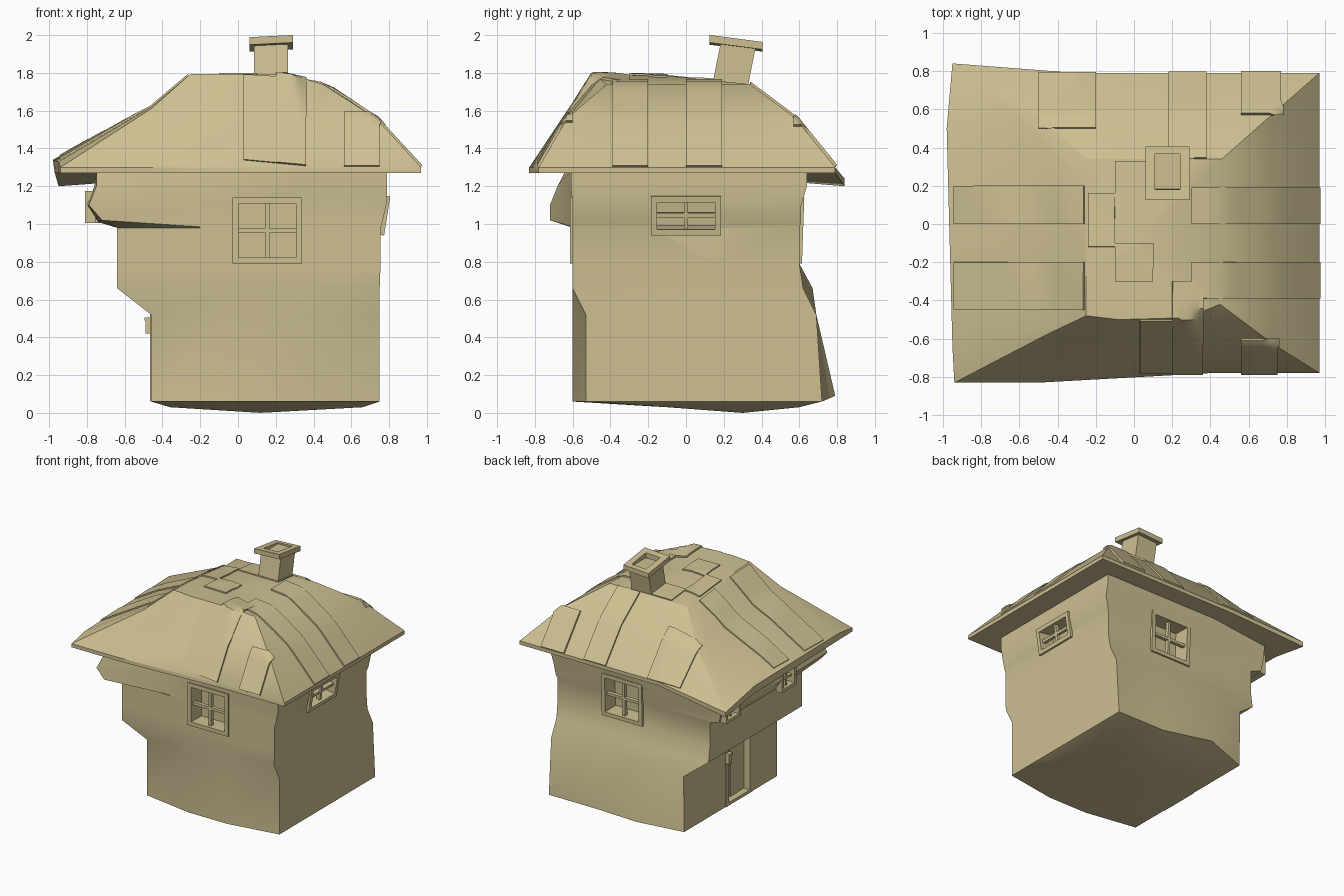
import bpy, bmesh, math
from mathutils import Vector, Matrix
from mathutils.bvhtree import BVHTree

if "Cube" in bpy.data.objects:
    bpy.data.objects.remove(bpy.data.objects["Cube"])

clay = bpy.data.materials.new("clay")
clay.diffuse_color = (.62, .53, .29, 1)
clay.use_nodes = True
clay.node_tree.nodes["Principled BSDF"].inputs["Base Color"].default_value = clay.diffuse_color


def finish(name, bm, smooth=None):
    bmesh.ops.recalc_face_normals(bm, faces=bm.faces)
    me = bpy.data.meshes.new(name)
    bm.to_mesh(me)
    bm.free()
    me.materials.append(clay)
    ob = bpy.data.objects.new(name, me)
    bpy.context.collection.objects.link(ob)
    bpy.ops.object.select_all(action='DESELECT')
    ob.select_set(True)
    bpy.context.view_layer.objects.active = ob
    if smooth:
        bpy.ops.object.shade_smooth_by_angle(angle=math.radians(smooth))
    return ob


def ring(xs, ys, z, **moved):
    """12-point ring, counter-clockwise from front left; p<i>=(x,y,z) moves one point."""
    p = [(x, ys[0], z) for x in xs] + [(xs[3], y, z) for y in ys[1:3]]
    p += [(x, ys[3], z) for x in reversed(xs)] + [(xs[0], y, z) for y in (ys[2], ys[1])]
    for key, co in moved.items():
        p[int(key[1:])] = co
    return p


def loft(name, rings, bottom, top, smooth):
    bm = bmesh.new()
    vs = [[bm.verts.new(c) for c in r] for r in rings]
    n = len(vs[0])
    for a, b in zip(vs, vs[1:]):
        for i in range(n):
            j = (i + 1) % n
            bm.faces.new((a[i], a[j], b[j], b[i]))
    for r, c in ((vs[0], bottom), (vs[-1], top)):
        cv = bm.verts.new(c)
        for i in range(n):
            bm.faces.new((r[i], r[(i + 1) % n], cv))
    return finish(name, bm, smooth)


def box(bm, lo, hi, m=Matrix()):
    lo, hi = Vector(lo), Vector(hi)
    mat = m @ Matrix.Translation((lo + hi) / 2) @ Matrix.Diagonal((*(hi - lo), 1))
    bmesh.ops.create_cube(bm, size=1, matrix=mat)


# Crooked walls, bulging at the upper left corner and flaring at the back foot
X = (-.46, -.03, .32, .75)
XU = (-.64, -.03, .32, .755)
wall_rings = [
    ring((-.36, -.03, .32, .66), (-.1, .1, .3, .6), .03),
    ring(X, (-.53, -.2, .15, .72), .06, p1=(-.03, -.6, .06), p2=(.32, -.6, .06),
         p8=(-.1, .79, .09), p9=(-.46, .68, .06)),
    ring(X, (-.53, -.2, .15, .69), .52, p1=(-.03, -.6, .52), p2=(.32, -.6, .52)),
    ring((-.64, -.03, .32, .75), (-.6, -.2, .15, .62), .66, p8=(-.03, .67, .66)),
    ring(XU, (-.6, -.2, .15, .6), .79),
    ring(XU, (-.6, -.2, .15, .6), .98, p1=(-.2, -.6, .98)),
    ring((-.74, -.2, .32, .765), (-.6, -.2, .15, .61), 1.01, p0=(-.72, -.72, 1.02),
         p1=(-.2, -.6, .985), p9=(-.73, .61, 1.01)),
    ring((-.8, -.2, .32, .785), (-.6, -.2, .15, .61), 1.1, p0=(-.79, -.72, 1.1),
         p9=(-.75, .61, 1.1)),
    ring((-.76, -.2, .32, .79), (-.61, -.2, .15, .64), 1.2, p0=(-.75, -.68, 1.2),
         p9=(-.74, .64, 1.2)),
    ring((-.75, -.2, .32, .79), (-.61, -.2, .15, .64), 1.28, p0=(-.75, -.64, 1.28)),
]
walls = loft("walls", wall_rings, (.12, .3, 0), (0, 0, 1.28), 40)

# Roof: flat underside, eave edge and a domed hip shape
roof_rings = [
    ring((-.95, -.3, .4, .97), (-.78, -.4, .35, .79), 1.27, p0=(-.94, -.83, 1.27),
         p1=(-.5, -.83, 1.27), p9=(-.95, .84, 1.2), p10=(-.97, .5, 1.27)),
    ring((-.95, -.3, .4, .97), (-.78, -.4, .35, .79), 1.3, p0=(-.94, -.83, 1.3),
         p1=(-.5, -.83, 1.3), p9=(-.95, .84, 1.24), p10=(-.98, .5, 1.34), p11=(-.95, -.64, 1.33)),
    ring((-.46, -.25, .36, .73), (-.63, -.4, .33, .58), 1.56, p0=(-.46, -.58, 1.61),
         p1=(-.25, -.63, 1.6), p9=(-.5, .56, 1.52), p10=(-.5, .45, 1.56), p11=(-.46, -.54, 1.62)),
    ring((-.25, -.1, .3, .46), (-.5, -.1, .2, .34), 1.74, p0=(-.25, -.48, 1.795),
         p1=(-.08, -.5, 1.795), p2=(.28, -.49, 1.79), p3=(.45, -.42, 1.74), p11=(-.25, -.3, 1.79)),
]
roof = loft("roof", roof_rings, (0, 0, 1.27), (.02, -.1, 1.785), 30)

# Raised thatch panels draped over the roof, running down to the eaves
tree = BVHTree.FromObject(roof, bpy.context.evaluated_depsgraph_get())


def panel(name, x0, x1, y0, y1, rise, n=10):
    bm = bmesh.new()
    top, low = [], []
    for i in range(n + 1):
        for j in range(n + 1):
            x, y = x0 + (x1 - x0) * i / n, y0 + (y1 - y0) * j / n
            hit, nor, _, _ = tree.ray_cast(Vector((x, y, 3)), Vector((0, 0, -1)))
            if hit is None:
                bm.free()
                return
            top.append(bm.verts.new(hit + nor * rise))
            low.append(bm.verts.new(hit - nor * .01))
    w = n + 1
    for i in range(n):
        for j in range(n):
            k = i * w + j
            for s in (top, low):
                bm.faces.new((s[k], s[k + 1], s[k + w + 1], s[k + w]))
    edge = [j for j in range(w)] + [i * w + n for i in range(1, w)]
    edge += [n * w + j for j in range(n - 1, -1, -1)] + [i * w for i in range(n - 1, 0, -1)]
    for a, b in zip(edge, edge[1:] + edge[:1]):
        bm.faces.new((top[a], top[b], low[b], low[a]))
    finish(name, bm, 30)


for i, (a, b, c, d, r) in enumerate([
        (-.5, -.2, .5, .788, .01), (.18, .38, .34, .788, .012), (.56, .77, .57, .788, .016),
        (.3, .968, 0, .19, .012), (.3, .968, -.39, -.2, .012),
        (-.94, -.26, 0, .2, .01), (-.94, -.26, -.45, -.2, .01),
        (.03, .2, -.778, -.5, .008), (.2, .36, -.778, -.3, .014), (.56, .75, -.778, -.6, .014),
        (-.1, .1, -.3, -.1, .01), (-.24, -.1, -.12, .16, .01), (-.1, .27, .14, .33, .008)]):
    panel(f"roof_panel_{i + 1}", a, b, c, d, r)

# Leaning chimney stack and tilted hollow cap
bm = bmesh.new()
box(bm, (.085, .14, 1.6), (.265, .33, 1.95))
for v in bm.verts:
    v.co.y += .2 * (v.co.z - 1.74)
finish("chimney_stack", bm)
bm = bmesh.new()
for lo, hi in (((.06, .125), (.29, .18)), ((.06, .365), (.29, .405)),
               ((.06, .18), (.11, .365)), ((.24, .18), (.29, .365))):
    box(bm, (*lo, 1.945), (*hi, 1.985))
for v in bm.verts:
    v.co.z += -.13 * (v.co.y - .2) + .05 * (v.co.x - .175)
finish("chimney_cap", bm)


# Recesses are cut into the walls, then frames are set in them
def carve(lo, hi, m=Matrix()):
    bm = bmesh.new()
    box(bm, lo, hi, m)
    cutter = finish("cutter", bm)
    cutter.hide_render = True
    bpy.context.view_layer.objects.active = walls
    mod = walls.modifiers.new("recess", 'BOOLEAN')
    mod.operation, mod.solver, mod.object = 'DIFFERENCE', 'EXACT', cutter
    bpy.ops.object.modifier_apply(modifier=mod.name)
    bpy.data.objects.remove(cutter)


def window(name, at, turn, w, h, lean=0, bar=.032):
    """Frame in local space: x along the wall, -y outward, z up."""
    m = Matrix.Translation(at) @ Matrix.Rotation(math.radians(turn), 4, 'Z') \
        @ Matrix.Rotation(math.radians(lean), 4, 'X')
    x, z, t = w / 2, h / 2, bar * .35
    carve((-x + bar, -.15, -z + bar), (x - bar, .12, z - bar), m)
    bm = bmesh.new()
    for s in (-1, 1):
        xa, xb = sorted((s * x, s * (x - bar)))
        za, zb = sorted((s * z, s * (z - bar)))
        box(bm, (xa, -.015, -z), (xb, .04, z), m)
        box(bm, (-x + bar, -.015, za), (x - bar, .04, zb), m)
    box(bm, (-t, .01, -z + bar), (t, .04, z - bar), m)
    box(bm, (-x + bar, .01, -t), (x - bar, .04, t), m)
    finish(name, bm)


window("front_window", (.155, -.6, .965), 0, .37, .35)
window("back_window", (.155, .605, .965), 180, .37, .35, 2)
window("right_window", (.775, 0, 1.045), 90, .37, .21, 9)
window("left_window_back", (-.77, .5, 1.09), -90, .19, .17, 0, .025)
window("left_window_front", (-.795, -.19, 1.09), -90, .19, .17, 0, .025)

# Recessed door on the left side with jambs, lintel, lantern and sill
carve((-.75, -.21, .08), (-.38, .14, .62))
bm = bmesh.new()
for a, b in ((-.21, -.17), (.1, .14)):
    box(bm, (-.465, a, .07), (-.37, b, .6))
box(bm, (-.465, -.17, .56), (-.37, .1, .6))
finish("door_frame", bm)
bm = bmesh.new()
for k in range(3):
    box(bm, (-.41 - .004 * (k % 2), -.17 + .09 * k, .08), (-.37, -.08 + .09 * k, .56))
finish("door", bm)
bm = bmesh.new()
box(bm, (-.49, .1, .42), (-.45, .14, .49))
box(bm, (-.495, .095, .49), (-.45, .145, .505))
finish("lantern", bm)
bm = bmesh.new()
box(bm, (-.465, -.21, .06), (-.37, .14, .085))
finish("door_sill", bm)
